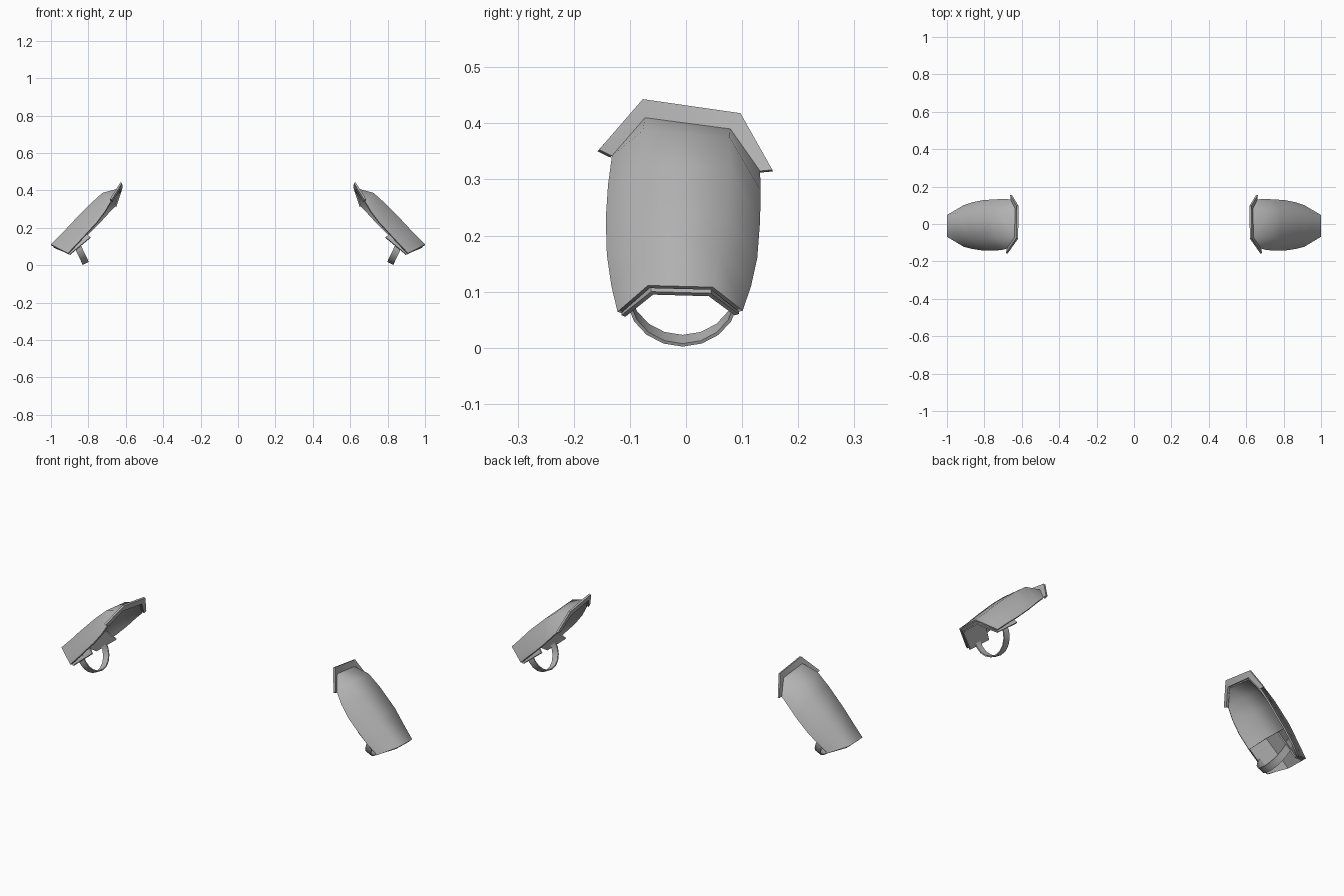
import bpy, bmesh, math
from mathutils import Vector

cube = bpy.data.objects.get("Cube")
if cube:
    bpy.data.objects.remove(cube, do_unlink=True)

steel = bpy.data.materials.new("steel_grey")
steel.use_nodes = True
GREY = (0.45, 0.45, 0.45, 1)
steel.diffuse_color = GREY
steel.node_tree.nodes["Principled BSDF"].inputs["Base Color"].default_value = GREY


def plate(name, rows, facing, thickness, angle):
    """Skin a grid of points, thicken it inward and mirror it to the other arm."""
    bm = bmesh.new()
    grid = [[bm.verts.new(p) for p in row] for row in rows]
    for a, b in zip(grid, grid[1:]):
        for i in range(len(a) - 1):
            bm.faces.new((a[i], a[i + 1], b[i + 1], b[i]))
    bm.normal_update()
    mean = sum((f.normal * f.calc_area() for f in bm.faces), Vector())
    if mean.dot(Vector(facing)) < 0:
        bmesh.ops.reverse_faces(bm, faces=bm.faces[:])
    mesh = bpy.data.meshes.new(name)
    bm.to_mesh(mesh)
    bm.free()
    mesh.materials.append(steel)
    obj = bpy.data.objects.new(name, mesh)
    bpy.context.collection.objects.link(obj)
    solid = obj.modifiers.new("thickness", 'SOLIDIFY')
    solid.thickness = thickness
    solid.offset = -1
    mirror = obj.modifiers.new("other_arm", 'MIRROR')
    mirror.use_mirror_merge = False
    bpy.ops.object.select_all(action='DESELECT')
    obj.select_set(True)
    bpy.context.view_layer.objects.active = obj
    for mod in ("thickness", "other_arm"):
        bpy.ops.object.modifier_apply(modifier=mod)
    bpy.ops.object.shade_smooth_by_angle(angle=math.radians(angle))
    return obj


OUT = (0.73, 0, 0.68)

# Curved forearm guard, from elbow to wrist: front edge, two ridges, back edge
guard = [
    [(.68, -.132, .342), (.64, -.073, .41), (.635, .079, .39), (.66, .132, .315)],
    [(.71, -.139, .29), (.725, -.077, .387), (.72, .078, .375), (.695, .133, .28)],
    [(.755, -.143, .23), (.79, -.079, .328), (.787, .078, .322), (.745, .132, .225)],
    [(.815, -.141, .165), (.88, -.078, .236), (.88, .073, .234), (.81, .127, .16)],
    [(.865, -.133, .11), (.945, -.073, .166), (.945, .06, .164), (.865, .116, .11)],
    [(.91, -.122, .064), (1.0, -.068, .111), (1.0, .048, .108), (.91, .101, .066)],
]
plate("forearm_guard", guard, OUT, 0.008, 75)

# Flared collar around the elbow end
collar_outer = [(.685, -.155, .353), (.629, -.077, .443),
                (.627, .097, .418), (.662, .154, .317)]
plate("elbow_collar", [guard[0], collar_outer], (1, 0, .3), 0.01, 30)

# Inner liner at the wrist half
liner = [
    [(.79, -.112, .15), (.858, -.068, .215), (.858, .062, .213), (.79, .1, .15)],
    [(.90, -.115, .058), (.987, -.062, .1), (.987, .044, .097), (.902, .094, .06)],
]
plate("wrist_liner", liner, OUT, 0.008, 30)

# Strap looping under the wrist
centre = Vector((.857, -.006, .1))
up = Vector((.43, 0, .9)).normalized()
along = Vector((.9, 0, -.43)).normalized()
side = Vector((0, 1, 0))
rows = []
for i in range(-6, 7):
    t = math.radians(20 * i)
    p = centre + side * math.sin(t) * .1 - up * math.cos(t) * .1
    rows.append([p - along * .018, p + along * .018])
plate("wrist_strap", rows, -up, 0.006, 40)
